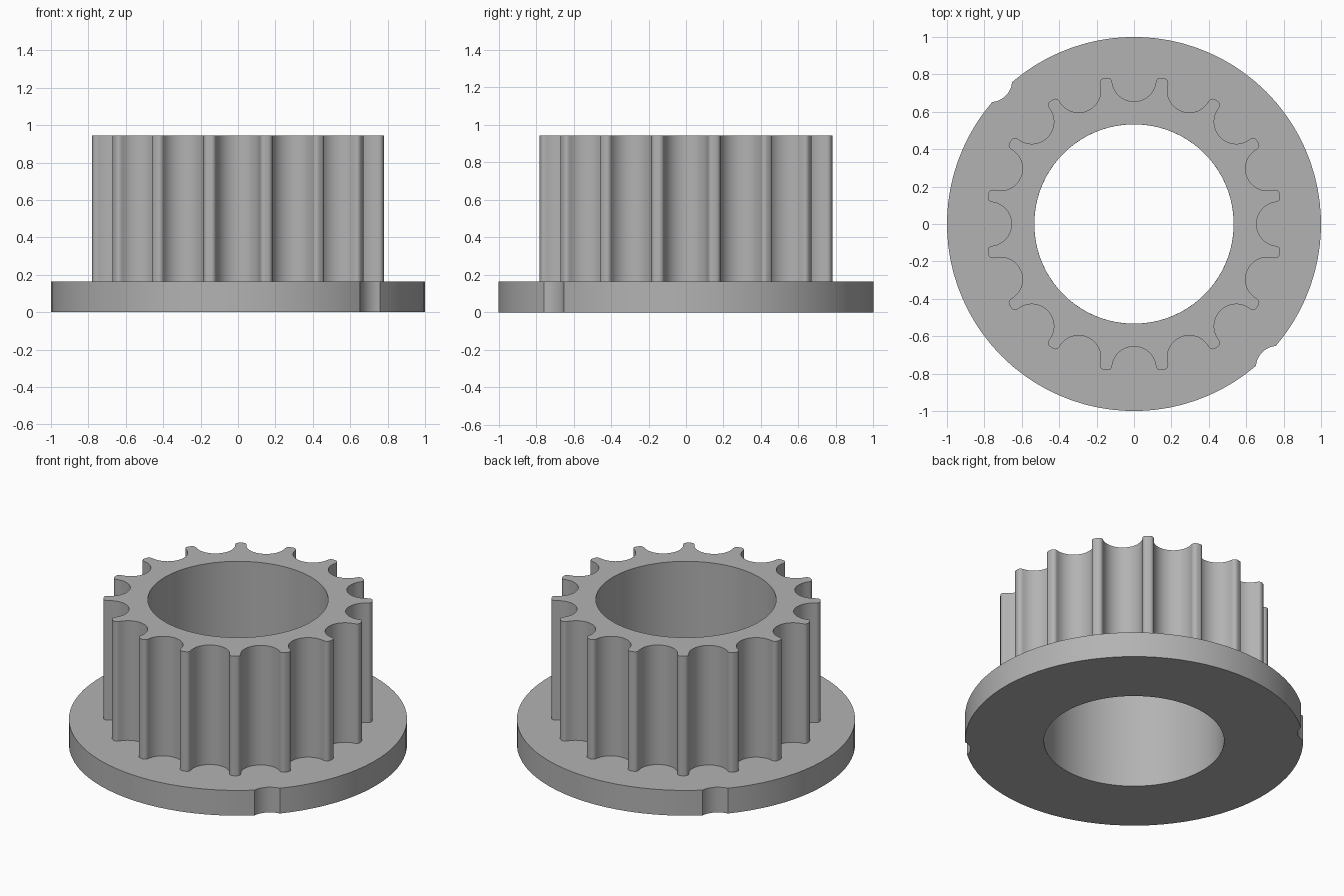
import bpy, bmesh, math
from math import sin, cos, pi, radians
from mathutils import Vector, Matrix

cube = bpy.data.objects.get("Cube")
if cube:
    bpy.data.objects.remove(cube, do_unlink=True)

TEETH = 16
BORE = 0.533
FLANGE_TOP = 0.165
HUB_TOP = 0.945
TIP = 0.795          # tooth tip radius
GROOVE = 0.118       # groove radius
GROOVE_DIST = 0.773  # groove centre from the axis
FILLET = 0.025       # rounding of tooth corners

grey = bpy.data.materials.new("plain grey")
grey.use_nodes = True
colour = (0.45, 0.45, 0.45, 1)
grey.diffuse_color = colour
grey.node_tree.nodes["Principled BSDF"].inputs["Base Color"].default_value = colour


def arc(centre, radius, start, end, steps):
    return [centre + radius * Vector((cos(start + (end - start) * i / steps),
                                      sin(start + (end - start) * i / steps)))
            for i in range(steps + 1)]


def turned(points, angle):
    rot = Matrix.Rotation(angle, 2)
    return [rot @ p for p in points]


def bored_prism(name, outline, z0, z1, bottom=True):
    """Extrude an outline with a round bore through its middle."""
    bm = bmesh.new()
    inner = [p.normalized() * BORE for p in outline]
    rings = [[bm.verts.new((p.x, p.y, z)) for p in loop]
             for loop, z in ((outline, z0), (outline, z1), (inner, z1), (inner, z0))]
    for k in range(4 if bottom else 3):
        a, b = rings[k], rings[(k + 1) % 4]
        for i in range(len(outline)):
            j = (i + 1) % len(outline)
            bm.faces.new((a[i], a[j], b[j], b[i]))
    mesh = bpy.data.meshes.new(name)
    bm.to_mesh(mesh)
    bm.free()
    mesh.materials.append(grey)
    obj = bpy.data.objects.new(name, mesh)
    bpy.context.collection.objects.link(obj)
    bpy.ops.object.select_all(action='DESELECT')
    obj.select_set(True)
    bpy.context.view_layer.objects.active = obj
    bpy.ops.object.shade_smooth_by_angle(angle=radians(30))
    return obj


# Toothed hub: one groove and its two rounded tooth corners, repeated
reach, span = TIP - FILLET, GROOVE + FILLET
turn = math.acos((reach**2 + GROOVE_DIST**2 - span**2) / (2 * reach * GROOVE_DIST))
corner = Vector((reach * cos(turn), reach * sin(turn)))
groove_centre = Vector((GROOVE_DIST, 0))
to_corner = corner - groove_centre
contact = math.atan2(to_corner.y, to_corner.x)
half = arc(groove_centre, GROOVE, pi, contact, 10)
half += arc(corner, FILLET, contact - pi, turn - 2 * pi if contact - pi < -pi else turn, 6)[1:]
mirrored = [Vector((p.x, -p.y)) for p in reversed(half[1:])]
tooth_space = mirrored + half
hub_outline = []
for n in range(TEETH):
    hub_outline += turned(tooth_space, 2 * pi * n / TEETH)
bored_prism("toothed_hub", hub_outline, FLANGE_TOP, HUB_TOP, bottom=False)

# Flange with two shallow notches on opposite sides
notch_dist = 1.088
edge = math.acos((1 + notch_dist**2 - GROOVE**2) / (2 * notch_dist))
rim = Vector((cos(edge), sin(edge))) - Vector((notch_dist, 0))
swing = math.atan2(rim.y, rim.x)
notch = arc(Vector((notch_dist, 0)), GROOVE, 2 * pi - swing, swing, 10)
half_flange = notch + arc(Vector((0, 0)), 1, edge, pi - edge, 40)[1:-1]
flange_outline = []
for side in (-pi / 4, 3 * pi / 4):
    flange_outline += turned(half_flange, side)
bored_prism("flange", flange_outline, 0, FLANGE_TOP)
